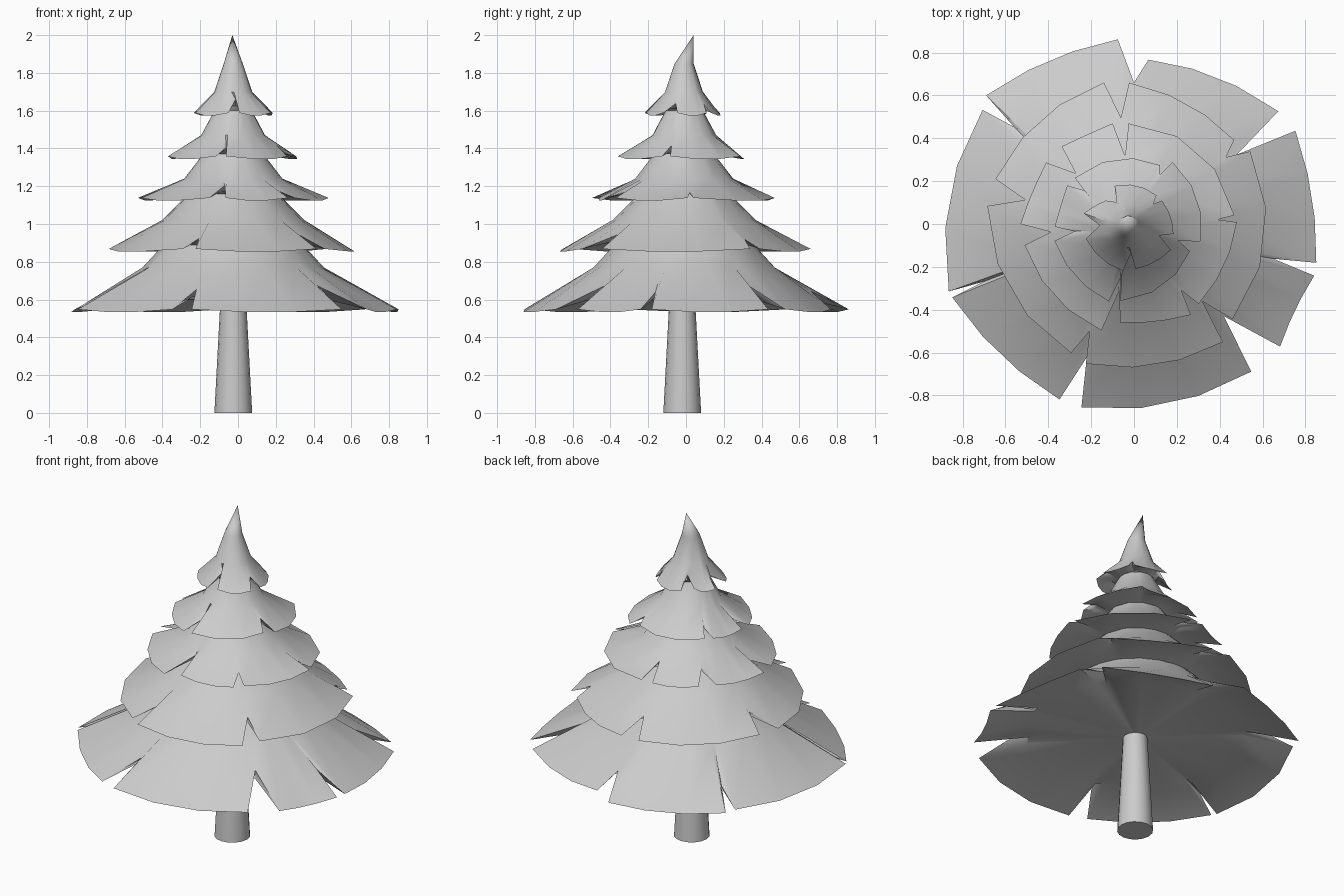
import bpy, bmesh
from math import radians, cos, sin

if "Cube" in bpy.data.objects:
    bpy.data.objects.remove(bpy.data.objects["Cube"])

CX, CY = -0.025, -0.01          # trunk axis


def finish(bm, name, angle):
    bmesh.ops.recalc_face_normals(bm, faces=bm.faces)
    me = bpy.data.meshes.new(name)
    bm.to_mesh(me)
    bm.free()
    ob = bpy.data.objects.new(name, me)
    bpy.context.collection.objects.link(ob)
    bpy.ops.object.select_all(action='DESELECT')
    ob.select_set(True)
    bpy.context.view_layer.objects.active = ob
    bpy.ops.object.shade_smooth_by_angle(angle=radians(angle))
    return ob


def outline(petals):
    """Rim as (angle, radius, z shift, is_notch), from petals (start, r, end, r, notch after)."""
    pts = []
    for i, (a0, r0, a1, r1, notch) in enumerate(petals):
        for t, k, dz in ((0, 1, .008), (0.33, 0.97, -.005), (0.67, 0.97, -.005), (1, 1, .008)):
            pts.append((a0 + (a1 - a0) * t, (r0 + (r1 - r0) * t) * k, dz, False))
        nxt = petals[(i + 1) % len(petals)][0]
        if nxt < a1:
            nxt += 360
        pts.append(((a1 + nxt) / 2, notch, 0, True))
    return pts


def tier(name, petals, rim_z, mid, neck, under, tip=None):
    """Skirt of boughs: flat underside, thin petals with jagged rim, middle, neck, tip."""
    bm = bmesh.new()
    pts = outline(petals)
    r_rim = sum(p[1] for p in petals) / len(petals)
    lip_r = min(p[4] for p in petals) * 0.5 + r_rim * 0.36

    def polar(a, r, z, cx=0, cy=0):
        return bm.verts.new((cx + r * cos(radians(a)), cy + r * sin(radians(a)), z))

    def circle(r, z):
        return [polar(p[0], r, z, CX, CY) for p in pts]

    rim, lip = [], []
    for a, r, dz, is_notch in pts:
        r_out = r_rim if is_notch else r
        r_mid = mid[0] + CX * cos(radians(a)) + CY * sin(radians(a))
        slope = (mid[1] - rim_z) / (r_out - r_mid)
        rim.append(polar(a, r, rim_z + dz + 0.85 * slope * (r_out - r)))
        q = min(lip_r, r * 0.97)
        lip.append(polar(a, q, rim_z + 0.45 * slope * (r_out - q)))
    rings = [circle(*under), lip, rim, circle(*mid), circle(*neck)]
    n = len(pts)
    for lo, hi in zip(rings, rings[1:]):
        for i in range(n):
            j = (i + 1) % n
            bm.faces.new((lo[i], lo[j], hi[j], hi[i]))
    if tip:
        top = bm.verts.new(tip)
        for i in range(n):
            bm.faces.new((rings[-1][i], rings[-1][(i + 1) % n], top))
    return finish(bm, name, 50)


# trunk
bm = bmesh.new()
bmesh.ops.create_cone(bm, cap_ends=True, segments=16, radius1=0.1, radius2=0.068, depth=0.6)
bmesh.ops.translate(bm, verts=bm.verts, vec=(CX, -0.02, 0.3))
finish(bm, "trunk", 40)

# bough tiers, bottom to top
tier("boughs_1", [(-12, .87, 30, .87, .58), (38, .855, 85, .77, .66), (95, .865, 139, .915, .72),
                  (143, .885, 200, .92, .75), (202, .915, 247, .89, .66),
                  (254, .89, 308.5, .88, .6), (320, .89, 344, .875, .67)],
     0.54, (.48, .77), (.37, .89), (.06, .59))
tier("boughs_2", [(-44, .64, 32, .64, .53), (40, .61, 92, .66, .5), (102, .675, 162, .68, .52),
                  (173, .69, 244, .67, .54), (251, .69, 307, .69, .48)],
     0.86, (.38, 1.02), (.24, 1.16), (.37, .89))
tier("boughs_3", [(-51, .48, 1, .48, .39), (5, .47, 93, .47, .32), (102, .48, 133, .495, .36),
                  (145, .50, 180, .53, .39), (191, .52, 253, .52, .32), (262, .465, 302, .50, .38)],
     1.13, (.26, 1.24), (.16, 1.37), (.24, 1.16))
tier("boughs_4", [(-15, .32, 58, .34, .26), (66, .30, 142, .35, .28), (150, .36, 182, .37, .28),
                  (192, .38, 252, .38, .26), (260, .365, 334, .29, .22)],
     1.35, (.17, 1.47), (.10, 1.60), (.16, 1.37))
tier("treetop", [(-14, .19, 40, .17, .13), (52, .17, 117, .20, .13), (140, .17, 168, .24, .16),
                 (197, .235, 257, .225, .13), (272, .21, 325, .21, .13)],
     1.58, (.10, 1.70), (.05, 1.85), (.10, 1.60), tip=(-.03, .04, 2.0))
